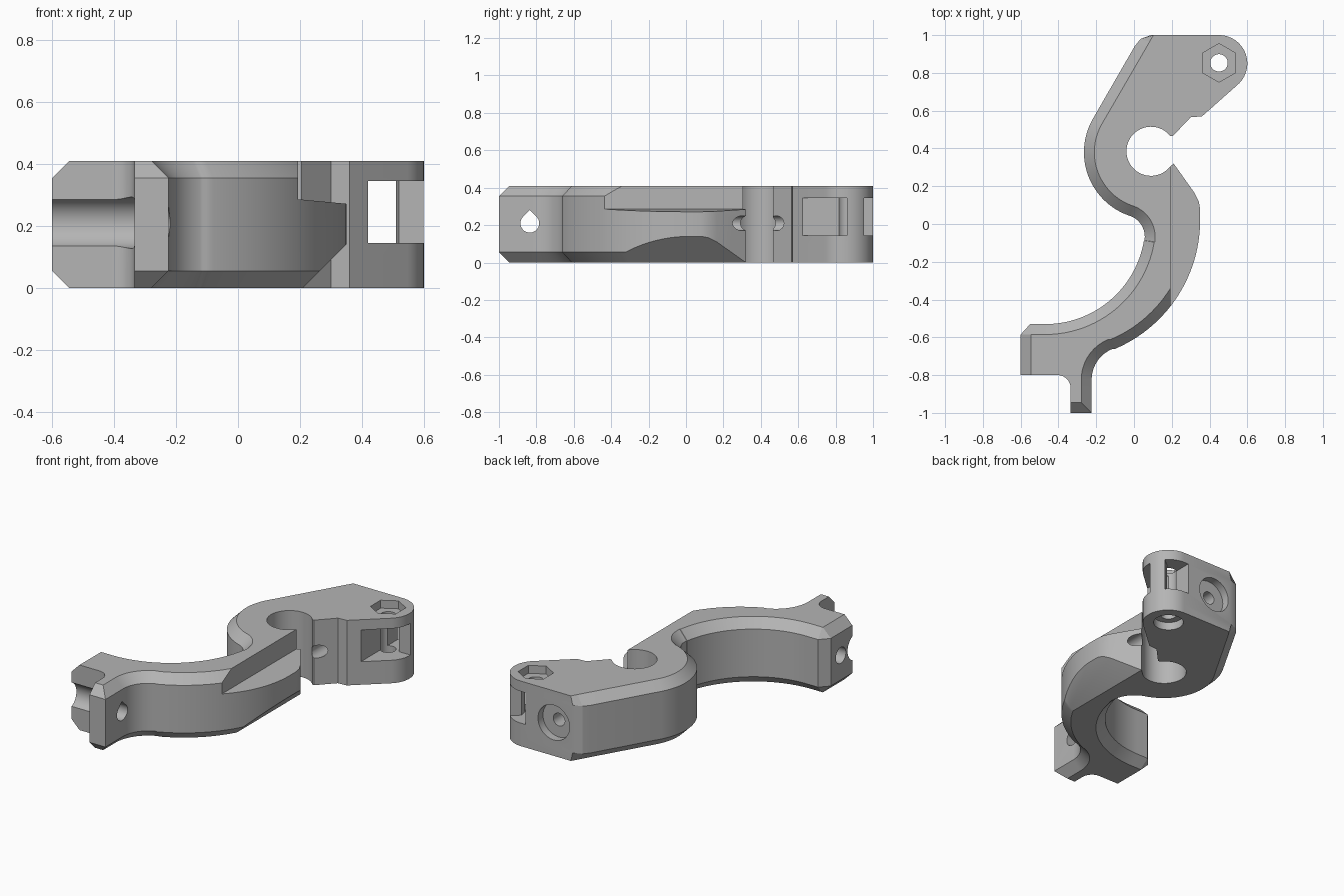
import bpy, bmesh
from math import cos, sin, radians

cube = bpy.data.objects.get("Cube")
if cube:
    bpy.data.objects.remove(cube, do_unlink=True)

HEIGHT, BEVEL, MID = 0.41, 0.055, 0.21

grey = bpy.data.materials.new("plain grey")
grey.use_nodes = True
grey.diffuse_color = (0.46, 0.46, 0.46, 1)
grey.node_tree.nodes["Principled BSDF"].inputs["Base Color"].default_value = (0.46, 0.46, 0.46, 1)


def arc(cx, cy, r, start, end, n=24):
    angles = [radians(start + (end - start) * i / n) for i in range(n + 1)]
    return [(cx + r * cos(a), cy + r * sin(a)) for a in angles]


def circle(cx, cy, r, n=40, start=0):
    return arc(cx, cy, r, start, start + 360, n)[:-1]


def loft(name, rings):
    """Closed solid through rings of equal point count."""
    bm = bmesh.new()
    loops = [[bm.verts.new(p) for p in ring] for ring in rings]
    n = len(loops[0])
    for low, high in zip(loops, loops[1:]):
        for i in range(n):
            j = (i + 1) % n
            bm.faces.new((low[i], low[j], high[j], high[i]))
    bm.faces.new(loops[0][::-1])
    bm.faces.new(loops[-1])
    bmesh.ops.remove_doubles(bm, verts=bm.verts, dist=1e-5)
    bmesh.ops.recalc_face_normals(bm, faces=bm.faces)
    mesh = bpy.data.meshes.new(name)
    bm.to_mesh(mesh)
    bm.free()
    mesh.materials.append(grey)
    obj = bpy.data.objects.new(name, mesh)
    bpy.context.collection.objects.link(obj)
    return obj


def prism(name, profile, axis, lo, hi):
    """Profile swept along x (profile y,z), y (profile x,z) or z (profile x,y)."""
    place = {"x": lambda u, v, w: (w, u, v),
             "y": lambda u, v, w: (u, w, v),
             "z": lambda u, v, w: (u, v, w)}[axis]
    return loft(name, [[place(u, v, w) for u, v in profile] for w in (lo, hi)])


# Outline: each entry pairs a wall point with its point on the bevelled caps
outline = []


def add(points, inset=None):
    outline.extend(zip(points, inset or points))


def add_arc(cx, cy, r, grow, start, end, n=24):
    add(arc(cx, cy, r, start, end, n), arc(cx, cy, r + grow, start, end, n))


# Square end and inner side of the curved arm
add([(-0.6, -0.8), (-0.6, -0.585), (-0.55, -0.53)],
    [(-0.545, -0.8), (-0.545, -0.585), (-0.54, -0.585)])
add_arc(-0.47, 0, 0.53, BEVEL, -90, -9.5, 40)
add_arc(-0.061, -0.068, 0.118, BEVEL, -9, 71)
add_arc(0.09, 0.38, 0.355, -BEVEL, 251, 150, 40)
# Back corner and rounded lug
add([(0.003, 0.94), (0.035, 0.98), (0.09, 1)],
    [(0.055, 0.917), (0.082, 0.964), (0.103, 1)])
add_arc(0.45, 0.85, 0.15, 0, 90, -50)
# Clamp jaw, round bore and lower lip
add([(0.36, 0.57), (0.3, 0.565), (0.205, 0.465)])
add_arc(0.09, 0.385, 0.13, 0, 39, 322, 48)
add([(0.21, 0.32), (0.32, 0.165), (0.343, 0.12), (0.35, 0.08)])
# Outer side of the arm and the small tab
add_arc(-0.39, 0.02, 0.74, -BEVEL, 0, -67, 40)
add_arc(-0.049, -0.824, 0.175, BEVEL, 112, 180)
add([(-0.224, -1), (-0.335, -1)], [(-0.279, -0.945), (-0.335, -0.945)])
add_arc(-0.405, -0.87, 0.07, 0, 0, 90, 12)

levels = [(0, 1), (BEVEL, 0), (HEIGHT - BEVEL, 0), (HEIGHT, 1)]
body = loft("clamp_arm", [[(*pair[k], z) for pair in outline] for z, k in levels])

# Ledge and slanted underside on the outer flank
ledge = [(0.193, 0.286), (0.45, 0.262), (0.45, 0.6), (0.193, 0.6)]
under = [(0.11, -0.1), (0.5, -0.1), (0.5, 0.29)]
# Strap passage through the lug, leaving a web on its rounded end
passage = [(0.42, 0.5), (0.7, 0.5), (0.7, 0.86), (0.52, 0.86), (0.51, 0.91),
           (0.62, 1.0), (0.62, 1.1), (0.42, 1.1)]
teardrop = arc(-0.835, MID, 0.05, 135, 405, 30) + [(-0.835, MID + 0.07)]

cutters = [
    prism("ledge_cut", ledge, "y", -0.7, 0.385),
    prism("underside_cut", under, "y", -0.7, 0.385),
    prism("strap_passage", passage, "z", 0.145, 0.345),
    prism("pivot_hole", circle(0.45, 0.853, 0.046), "z", -0.1, 0.5),
    prism("nut_recess", circle(0.45, 0.853, 0.102, 6, 30), "z", 0.36, 0.5),
    prism("pivot_head_recess", circle(0.45, 0.853, 0.088), "z", -0.1, 0.05),
    prism("clamp_screw_hole", circle(0.22, MID, 0.04), "y", 0.1, 1.1),
    prism("clamp_head_recess", circle(0.222, MID, 0.11), "y", 0.95, 1.1),
    prism("tab_hole", teardrop, "x", -0.4, -0.1),
    prism("screw_groove", circle(-0.835, MID, 0.083), "x", -0.7, -0.33),
    prism("end_hole", circle(-0.685, MID, 0.05), "x", -0.7, -0.45),
]

bpy.context.view_layer.objects.active = body
for cutter in cutters:
    mod = body.modifiers.new(cutter.name, "BOOLEAN")
    mod.operation, mod.solver, mod.object = "DIFFERENCE", "EXACT", cutter
    bpy.ops.object.modifier_apply(modifier=mod.name)
    bpy.data.objects.remove(cutter, do_unlink=True)

bpy.ops.object.select_all(action="DESELECT")
body.select_set(True)
bpy.ops.object.shade_smooth_by_angle(angle=radians(25))
